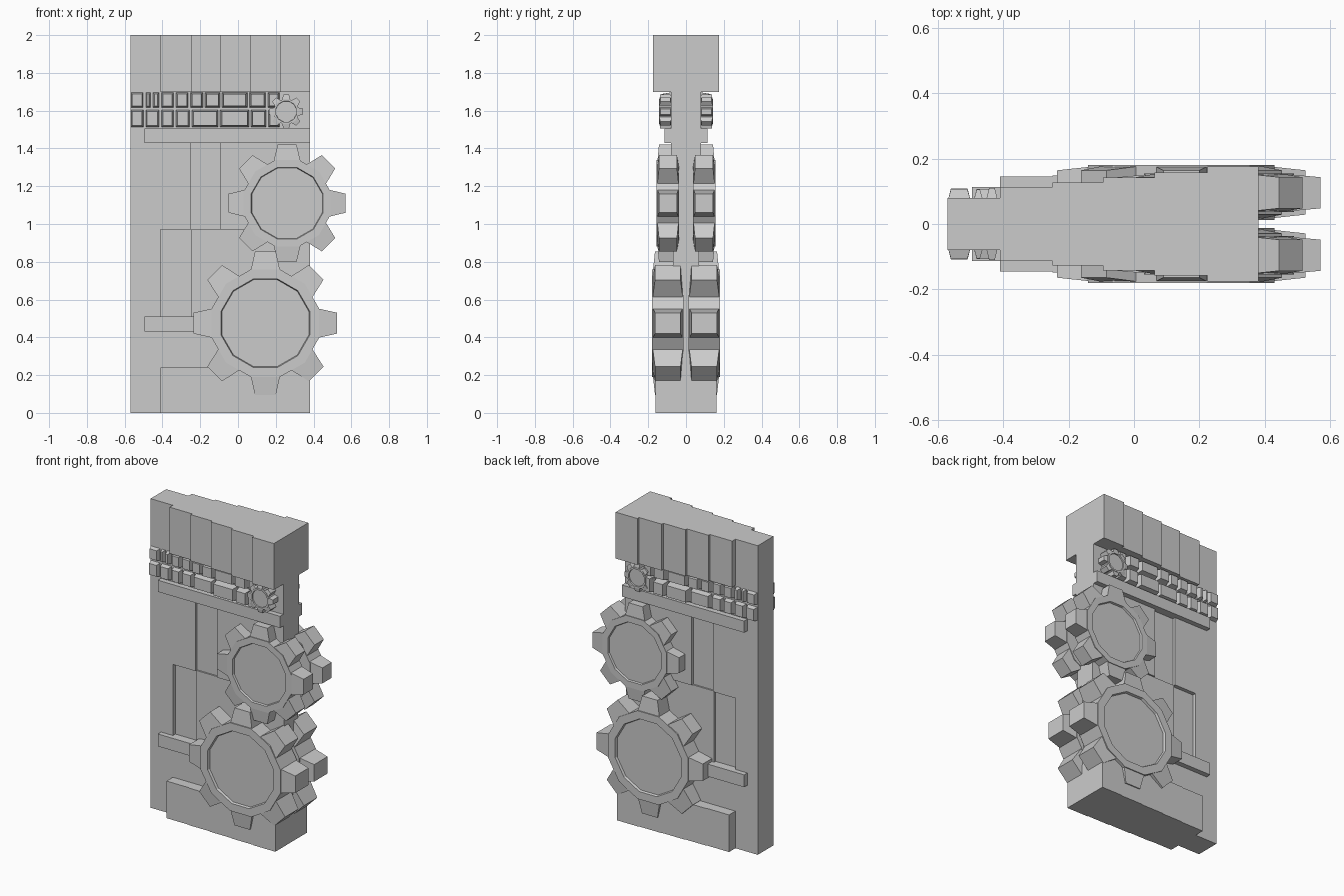
import bpy, bmesh, math, random
from mathutils import Vector

random.seed(4)
cube = bpy.data.objects.get("Cube")
if cube:
    bpy.data.objects.remove(cube)

stone = bpy.data.materials.new("grey_stone")
stone.use_nodes = True
GREY = (0.6, 0.6, 0.6, 1)
stone.diffuse_color = GREY
stone.node_tree.nodes["Principled BSDF"].inputs["Base Color"].default_value = GREY

COLS = [-0.57, -0.41, -0.25, -0.095, 0.063, 0.225, 0.38]


def finish(bm, name, mirror=False):
    bmesh.ops.recalc_face_normals(bm, faces=bm.faces)
    me = bpy.data.meshes.new(name)
    bm.to_mesh(me)
    bm.free()
    me.materials.append(stone)
    ob = bpy.data.objects.new(name, me)
    bpy.context.collection.objects.link(ob)
    if mirror:
        mod = ob.modifiers.new("other_side", 'MIRROR')
        mod.use_axis = (False, True, False)
        mod.use_mirror_merge = False
    return ob


def loft(bm, rings, close=True):
    """Skin matching rings of points and cap both ends."""
    rows = [[bm.verts.new(p) for p in r] for r in rings]
    n = len(rows[0])
    for a, b in zip(rows, rows[1:]):
        for i in range(n):
            j = (i + 1) % n
            bm.faces.new((a[i], a[j], b[j], b[i]))
    bm.faces.new(rows[0])
    bm.faces.new(rows[-1])


def block(bm, x0, x1, z0, z1, y0, y1, inset=0.0):
    """Box from depth y0 to y1 whose y1 face may be inset."""
    def ring(y, d):
        return [(x0 + d, y, z0 + d), (x1 - d, y, z0 + d),
                (x1 - d, y, z1 - d), (x0 + d, y, z1 - d)]
    loft(bm, [ring(y0, 0), ring(y1, inset)])


def stepped(name, z0, z1, halves, first):
    """Symmetric row of columns, one half thickness for each."""
    bm = bmesh.new()
    for i, h in enumerate(halves):
        block(bm, COLS[first + i], COLS[first + i + 1], z0, z1, -h, h)
    return finish(bm, name)


# Wall slab, built in storeys of stepped columns
stepped("wall_edge", 0, 2, [0.08], 0)
stepped("wall_cornice", 1.7, 2, [0.113, 0.127, 0.142, 0.158, 0.176], 1)
stepped("wall_brick_backing", 1.43, 1.7, [0.08] * 5, 1)
stepped("wall_upper", 0.97, 1.43, [0.08, 0.06, 0.08, 0.08, 0.08], 1)
stepped("wall_lower", 0.51, 0.97, [0.055, 0.07, 0.07, 0.07, 0.07], 1)
stepped("wall_base_panel", 0.24, 0.51, [0.08] * 5, 1)
stepped("wall_plinth", 0, 0.24, [0.145, 0.149, 0.153, 0.157, 0.161], 1)

# Ledges
for name, z0, z1, x1 in (("upper_ledge", 1.43, 1.505, 0.38), ("lower_ledge", 0.43, 0.51, 0.0)):
    bm = bmesh.new()
    block(bm, -0.495, x1, z0, z1, -0.113, 0.113)
    finish(bm, name)

# Two courses of bevelled bricks
upper = [-0.57, -0.495, -0.457, -0.412, -0.335, -0.257, -0.18, -0.09, 0.055, 0.152, 0.225]
lower = [-0.57, -0.495, -0.412, -0.335, -0.25, -0.1, 0.063, 0.155, 0.225]
for name, edges, z0, z1 in (("upper_bricks", upper, 1.615, 1.698),
                            ("lower_bricks", lower, 1.512, 1.605)):
    bm = bmesh.new()
    for a, b in zip(edges, edges[1:]):
        depth = 0.108 + 0.03 * (a + 0.57) + random.uniform(-0.006, 0.006)
        left = a if a == edges[0] else a + 0.004
        block(bm, left, b - 0.004, z0, z1, -0.07, -depth, 0.01)
    finish(bm, name, True)


def gear(name, cx, cz, r_tip, r_disc, r_face, y_in, y_out, lip, tooth):
    bm = bmesh.new()
    N = 12

    def ring(r, y):
        k = r / math.cos(math.pi / N)
        return [(cx + k * math.cos((i + .5) * math.tau / N), -y,
                 cz + k * math.sin((i + .5) * math.tau / N)) for i in range(N)]
    # Disc with a raised rim and a sunken face
    loft(bm, [ring(r_disc, y_in), ring(r_disc, y_out),
              ring(r_face, y_out), ring(r_face * 0.98, y_out - lip)])
    # Eight tapered teeth
    span = y_out - y_in
    for t in range(8):
        a = t * math.tau / 8
        u = Vector((math.cos(a), 0, math.sin(a)))
        v = Vector((-math.sin(a), 0, math.cos(a)))

        def section(r, w, trim):
            c = Vector((cx, 0, cz)) + u * r
            ya, yb = y_in + span * trim, y_out - span * trim
            return [c + v * s * w - Vector((0, y, 0))
                    for s, y in ((-1, ya), (1, ya), (1, yb), (-1, yb))]
        loft(bm, [section(r_disc * 0.9, tooth * 1.5, 0.02),
                  section(r_tip, tooth, 0.1)])
    finish(bm, name, True)


# Meshing gears on both faces
gear("large_gear", 0.145, 0.475, 0.38, 0.285, 0.235, 0.012, 0.181, 0.015, 0.055)
gear("medium_gear", 0.26, 1.11, 0.31, 0.23, 0.19, 0.036, 0.155, 0.012, 0.05)
gear("small_gear", 0.255, 1.595, 0.09, 0.066, 0.055, 0.075, 0.143, 0.008, 0.015)
